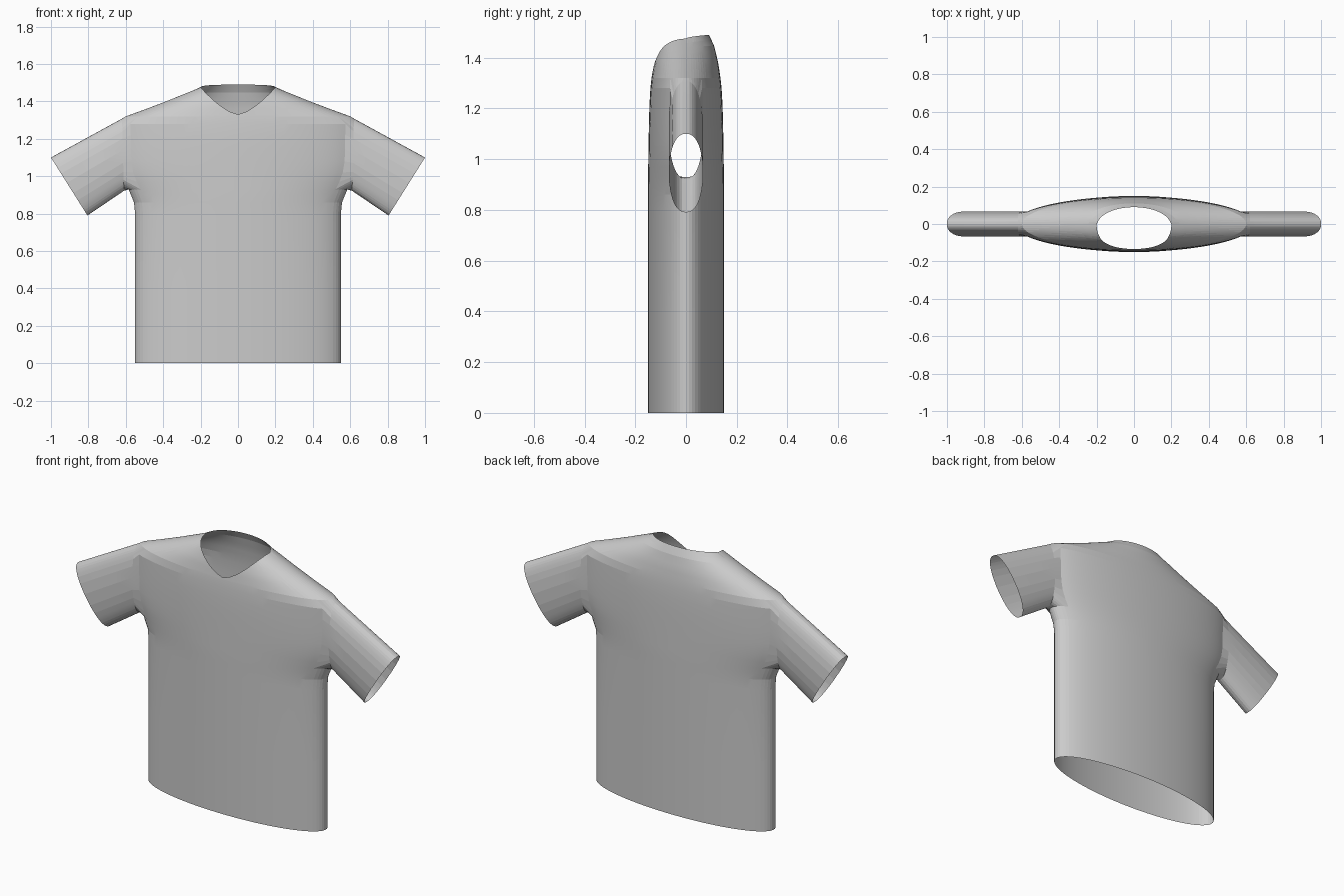
import bpy, bmesh, math
from mathutils import Vector

cube = bpy.data.objects.get("Cube")
if cube:
    bpy.data.objects.remove(cube, do_unlink=True)

COLS = 80          # columns round the body
HALF = 6           # half the armhole width, in columns
ROWS = [0, 0.4, 0.8, 0.86, 0.9, 0.93, 0.97, 1.02, 1.08, 1.15, 1.22, 1.28, 1.32]
ARM_LOW, ARM_TOP = 5, len(ROWS) - 1
YOKE_STEPS = 8

# Half width and half depth of the body by height
WIDTH = [(0, .55), (.8, .55), (.86, .556), (.93, .585), (1.0, .625), (1.08, .64),
         (1.28, .645), (1.32, .6), (1.36, .49), (1.4, .385), (1.475, .2), (1.49, .185)]
DEPTH = [(0, .15), (.9, .15), (1.1, .147), (1.2, .145), (1.3, .139), (1.38, .127),
         (1.45, .11), (1.49, .09)]


def lookup(table, z):
    for (z0, v0), (z1, v1) in zip(table, table[1:]):
        if z <= z1:
            return v0 + (v1 - v0) * (z - z0) / (z1 - z0)
    return table[-1][1]


def body_point(angle, z):
    return Vector((lookup(WIDTH, z) * math.cos(angle), lookup(DEPTH, z) * math.sin(angle), z))


def neckline(angle):
    """Height at which a body column ends: scooped V in front, raised behind."""
    s = math.sin(angle)
    if s >= -1e-6:
        return 1.475 + 0.015 * math.sqrt(max(s, 0))
    low, high = ROWS[-1], 1.475
    for _ in range(30):
        mid = (low + high) / 2
        x = abs(body_point(angle, mid).x)
        if mid <= 1.33 + 0.145 * (x / 0.2) ** 1.5:
            low = mid
        else:
            high = mid
    return low


def oval(top, bottom, depth, phi):
    """Point on a slightly squared oval between a top and a bottom point."""
    s = math.sin(phi)
    p = (top + bottom) / 2 + (top - bottom) / 2 * math.cos(phi)
    p.y += depth * math.copysign(abs(s) ** 0.85, s)
    return p


bm = bmesh.new()

# Body and yoke: one column of vertices per angle
grid = []
for i in range(COLS):
    a = math.tau * i / COLS
    end = neckline(a)
    heights = ROWS + [ROWS[-1] + (end - ROWS[-1]) * k / YOKE_STEPS
                      for k in range(1, YOKE_STEPS + 1)]
    grid.append([bm.verts.new(body_point(a, z)) for z in heights])


def in_armhole(i, j):
    side = (i + HALF) % (COLS // 2)
    return side < 2 * HALF and ARM_LOW <= j < ARM_TOP


for i in range(COLS):
    a, b = grid[i], grid[(i + 1) % COLS]
    for j in range(len(a) - 1):
        if not in_armhole(i, j):
            bm.faces.new((a[j], b[j], b[j + 1], a[j + 1]))

# Sleeves: grow rings out of each armhole edge
for mid, sx in ((0, 1), (COLS // 2, -1)):
    def at(c, j):
        return grid[(mid + c) % COLS][j]
    loop = [at(c, ARM_LOW) for c in range(-HALF, HALF)]
    loop += [at(HALF, j) for j in range(ARM_LOW, ARM_TOP)]
    loop += [at(c, ARM_TOP) for c in range(HALF, -HALF, -1)]
    loop += [at(-HALF, j) for j in range(ARM_TOP, ARM_LOW, -1)]
    phis = [math.atan2(v.co.y / 0.067, (v.co.z - 1.125) / 0.195) for v in loop]
    root = (Vector((sx * .62, 0, 1.308)), Vector((sx * .61, 0, .922)))
    cuff = (Vector((sx * 1.0, 0, 1.10)), Vector((sx * .805, 0, .79)))
    previous = loop
    for t in (0, 0.33, 0.67, 1):
        top, bottom = (r.lerp(c, t) for r, c in zip(root, cuff))
        ring = [bm.verts.new(oval(top, bottom, 0.068, p)) for p in phis]
        for k in range(len(ring)):
            n = (k + 1) % len(ring)
            bm.faces.new((previous[k], previous[n], ring[n], ring[k]))
        previous = ring

bmesh.ops.recalc_face_normals(bm, faces=bm.faces)
mesh = bpy.data.meshes.new("shirt")
bm.to_mesh(mesh)
bm.free()
shirt = bpy.data.objects.new("shirt", mesh)
bpy.context.collection.objects.link(shirt)

# Cloth colour
cloth = bpy.data.materials.new("light grey cloth")
cloth.use_nodes = True
colour = (0.6, 0.6, 0.6, 1)
cloth.diffuse_color = colour
cloth.node_tree.nodes["Principled BSDF"].inputs["Base Color"].default_value = colour
mesh.materials.append(cloth)

# Soft shading with the seams kept crisp
bpy.context.view_layer.objects.active = shirt
shirt.select_set(True)
bpy.ops.object.shade_smooth_by_angle(angle=math.radians(5))
